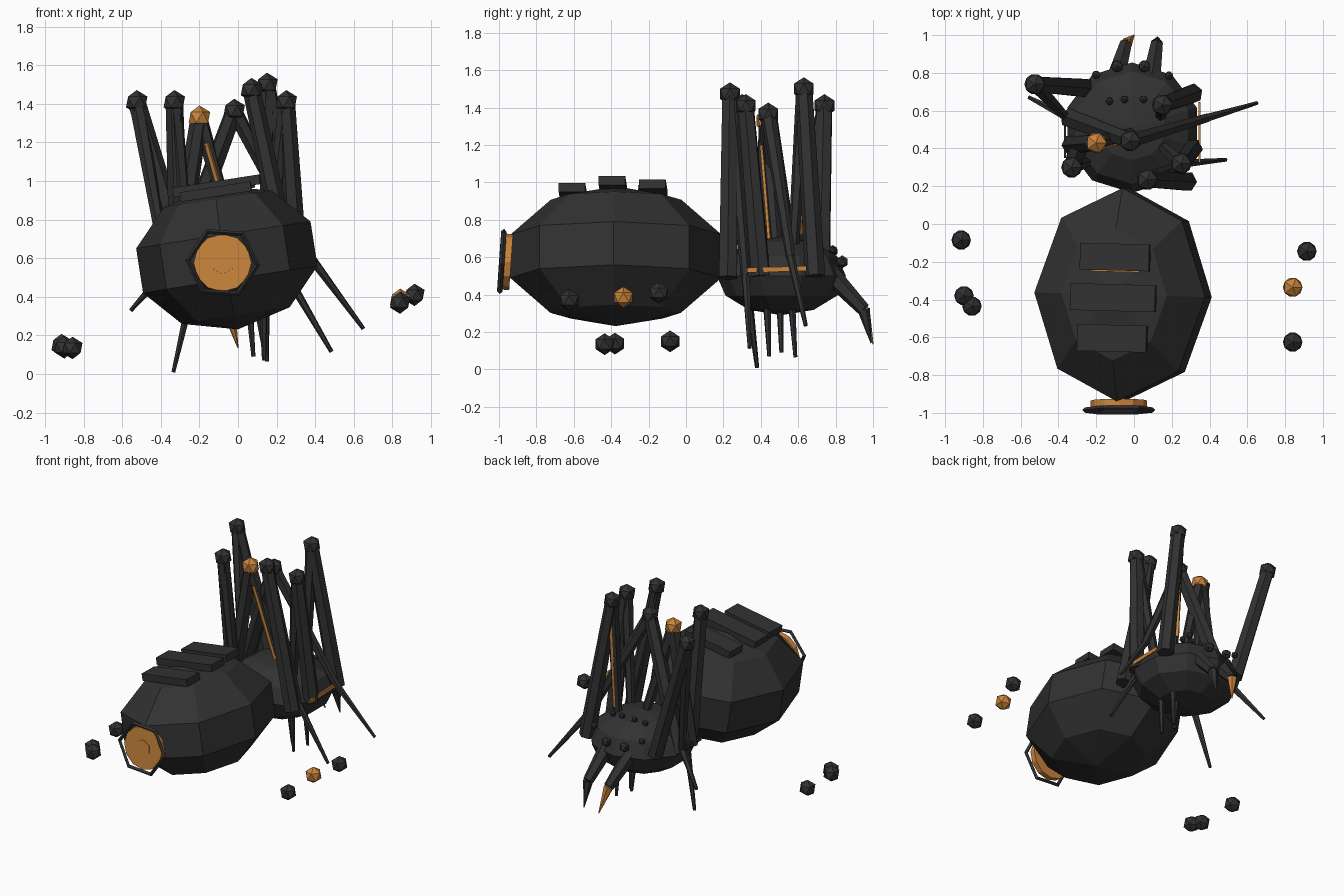
import bpy, math
from mathutils import Vector, Matrix

if "Cube" in bpy.data.objects:
    bpy.data.objects.remove(bpy.data.objects["Cube"])


def material(name, rgb):
    m = bpy.data.materials.new(name)
    m.diffuse_color = (*rgb, 1)
    m.use_nodes = True
    m.node_tree.nodes["Principled BSDF"].inputs["Base Color"].default_value = m.diffuse_color
    return m


DARK = material("charcoal", (0.031, 0.031, 0.032))
ORANGE = material("burnt orange", (0.58, 0.23, 0.045))


def finish(name, mat):
    ob = bpy.context.object
    ob.name = name
    ob.data.materials.append(mat)
    return ob


def ball(name, loc, r, mat=DARK):
    bpy.ops.mesh.primitive_ico_sphere_add(subdivisions=1, radius=r, location=loc)
    return finish(name, mat)


def box(name, loc, size, rot=(0, 0, 0), mat=DARK):
    bpy.ops.mesh.primitive_cube_add(size=1, location=loc, rotation=rot)
    bpy.context.object.scale = size
    return finish(name, mat)


def rod(name, a, b, r1, r2, mat=DARK, sides=6):
    a, b = Vector(a), Vector(b)
    d = b - a
    bpy.ops.mesh.primitive_cone_add(vertices=sides, radius1=r1, radius2=r2, depth=d.length,
                                    location=(a + b) / 2,
                                    rotation=d.to_track_quat('Z', 'Y').to_euler())
    return finish(name, mat)


def faceted_body(name, loc, scale, rot, segments, rings):
    bpy.ops.mesh.primitive_uv_sphere_add(segments=segments, ring_count=rings, radius=1,
                                         location=loc, rotation=rot)
    bpy.context.object.scale = scale
    return finish(name, DARK)


# Abdomen, rolled to one side, with three back plates
ROLL = (0, math.radians(-8.8), math.radians(-1.5))
faceted_body("abdomen", (-0.058, -0.375, 0.605), (0.481, 0.594, 0.378), ROLL, 8, 5)
for i, (x, y, z, w) in enumerate([(-0.10, -0.175, 0.963, 0.37),
                                  (-0.11, -0.39, 0.975, 0.455),
                                  (-0.115, -0.605, 0.945, 0.37)]):
    box(f"back_plate_{i + 1}", (x, y, z), (w, 0.142, 0.05), ROLL)
box("back_plate_trim", (-0.10, -0.249, 0.955), (0.26, 0.008, 0.02), ROLL, ORANGE)

# Spinneret: disc, inner hexagon and outer hexagonal ring
TILT = Matrix.Rotation(math.radians(-4), 3, 'X')
axis = TILT @ Vector((0, -1, 0))
c = Vector((-0.08, -0.955, 0.575))
rod("spinneret_disc", c - axis * 0.02, c + axis * 0.02, 0.15, 0.15, ORANGE, 12)
rod("spinneret_core", c, c + axis * 0.024, 0.06, 0.06, ORANGE, 6)
bpy.ops.mesh.primitive_torus_add(major_segments=6, minor_segments=4, major_radius=0.18,
                                 minor_radius=0.014, location=c + axis * 0.03,
                                 rotation=(math.radians(86), math.radians(4), 0))
finish("spinneret_ring", DARK)

# Front body with side strips
faceted_body("front_body", (-0.01, 0.51, 0.5), (0.36, 0.345, 0.21), (0, 0, 0), 10, 6)
box("right_side_strip", (0.347, 0.485, 0.535), (0.012, 0.32, 0.026), (0.03, 0, 0), ORANGE)
box("left_side_strip", (-0.365, 0.45, 0.53), (0.012, 0.2, 0.026))

# Eyes in two rows
for i, (x, y, z, r) in enumerate([(-0.2, 0.79, 0.63, 0.025), (-0.09, 0.835, 0.575, 0.035),
                                  (0.055, 0.835, 0.575, 0.035), (0.185, 0.785, 0.64, 0.025),
                                  (-0.13, 0.65, 0.69, 0.022), (-0.05, 0.66, 0.7, 0.022),
                                  (0.05, 0.66, 0.7, 0.022), (0.13, 0.65, 0.69, 0.022)]):
    ball(f"eye_{i + 1}", (x, y, z), r)

# Jaws with fangs
for side, base, mid, tip, mat in [
        ("left", (-0.10, 0.76, 0.52), (-0.045, 0.95, 0.32), (-0.0, 1.0, 0.135), ORANGE),
        ("right", (0.09, 0.76, 0.52), (0.12, 0.95, 0.32), (0.125, 0.99, 0.14), DARK)]:
    rod(f"{side}_jaw", base, mid, 0.055, 0.036)
    rod(f"{side}_fang", mid, tip, 0.034, 0.003, mat)

# Legs: hip, knee, ankle, foot tip
LEGS = [
    ((-0.26, 0.72, 0.52), (-0.525, 0.74, 1.41), (-0.37, 0.575, 0.54), (-0.555, 0.67, 0.33)),
    ((-0.30, 0.38, 0.50), (-0.33, 0.30, 1.41), (-0.24, 0.33, 0.42), (-0.335, 0.38, 0.01)),
    ((-0.33, 0.42, 0.50), (-0.20, 0.43, 1.33), (0.05, 0.50, 0.45), (0.08, 0.51, 0.09)),
    ((-0.34, 0.56, 0.50), (-0.02, 0.44, 1.365), (0.38, 0.56, 0.60), (0.65, 0.64, 0.235)),
    ((0.28, 0.225, 0.49), (0.07, 0.235, 1.473), (0.26, 0.32, 0.50), (0.485, 0.34, 0.115)),
    ((0.31, 0.40, 0.50), (0.25, 0.32, 1.41), (0.13, 0.43, 0.40), (0.135, 0.445, 0.07)),
    ((0.31, 0.69, 0.50), (0.15, 0.63, 1.50), (0.14, 0.56, 0.42), (0.15, 0.585, 0.065)),
]
for i, (hip, knee, ankle, tip) in enumerate(LEGS):
    n = f"leg_{i + 1}"
    rod(f"{n}_upper", hip, knee, 0.055, 0.046)
    rod(f"{n}_lower", knee, ankle, 0.042, 0.026)
    rod(f"{n}_foot", ankle, tip, 0.024, 0.011)
    ball(f"{n}_knee", knee, 0.062, ORANGE if i == 2 else DARK)

# Orange strips along two lower legs
for i in (2, 6):
    knee, ankle = Vector(LEGS[i][1]), Vector(LEGS[i][2])
    off = Vector((0, -0.034, 0)) if i == 2 else Vector((0, 0.036, 0))
    rod(f"leg_{i + 1}_strip", knee.lerp(ankle, 0.15) + off, knee.lerp(ankle, 0.72) + off,
        0.012, 0.012, ORANGE, 4)

# Loose floating nodes on both sides
for i, p in enumerate([(-0.915, -0.085, 0.15), (-0.9, -0.38, 0.138), (-0.858, -0.435, 0.135),
                       (0.915, -0.145, 0.41), (0.84, -0.335, 0.385), (0.84, -0.625, 0.37)]):
    ball(f"node_{i + 1}", p, 0.058, ORANGE if i == 4 else DARK)
